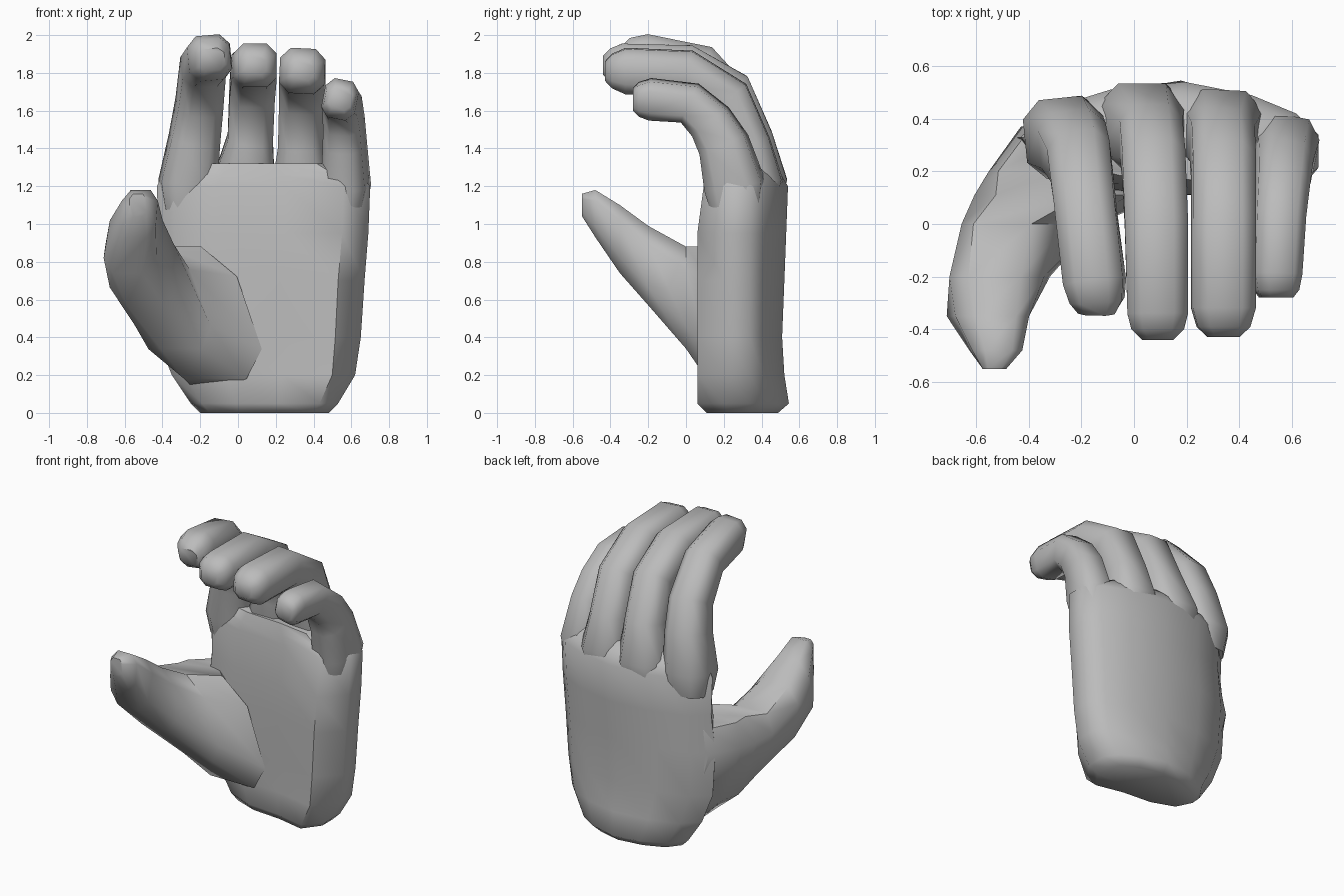
import bpy, bmesh
from mathutils import Matrix, Vector

cube = bpy.data.objects.get("Cube")
if cube:
    bpy.data.objects.remove(cube)

grey = bpy.data.materials.new("grey")
grey.use_nodes = True
color = (0.5, 0.5, 0.5, 1)
grey.diffuse_color = color
grey.node_tree.nodes["Principled BSDF"].inputs["Base Color"].default_value = color


def loft(name, rings):
    """Skin a list of equal-length point rings and cap both ends."""
    bm = bmesh.new()
    loops = [[bm.verts.new(p) for p in ring] for ring in rings]
    n = len(loops[0])
    for a, b in zip(loops, loops[1:]):
        for i in range(n):
            j = (i + 1) % n
            bm.faces.new((a[i], a[j], b[j], b[i]))
    bm.faces.new(loops[0])
    bm.faces.new(loops[-1])
    bmesh.ops.recalc_face_normals(bm, faces=bm.faces)
    mesh = bpy.data.meshes.new(name)
    bm.to_mesh(mesh)
    bm.free()
    mesh.materials.append(grey)
    obj = bpy.data.objects.new(name, mesh)
    bpy.context.collection.objects.link(obj)
    bpy.ops.object.select_all(action="DESELECT")
    obj.select_set(True)
    bpy.context.view_layer.objects.active = obj
    bpy.ops.object.shade_smooth_by_angle(angle=0.95)


OCTAGON = [(1, .55), (.55, 1), (-.55, 1), (-1, .55), (-1, -.55), (-.55, -1), (.55, -1), (1, -.55)]


def finger(name, path, roll=0):
    """Octagonal tube; each path entry is x, y, z, half width, half thickness."""
    centres = [Vector(p[:3]) for p in path]
    rings = []
    for i, (c, p) in enumerate(zip(centres, path)):
        before = centres[max(i - 1, 0)]
        after = centres[min(i + 1, len(path) - 1)]
        tangent = ((c - before).normalized() + (after - c).normalized()).normalized()
        side = Vector((1, 0, 0))
        side = (side - tangent * side.dot(tangent)).normalized()
        side = Matrix.Rotation(roll, 3, tangent) @ side
        up = side.cross(tangent)
        rings.append([c + side * u * p[3] + up * v * p[4] for u, v in OCTAGON])
    loft(name, rings)


# Palm: one arched cross-section; levels are z, left, right, front depth, back depth
section = [(-1, .33), (-.8, .44), (-.4, .51), (.1, .54), (.55, .49), (.85, .42),
           (1, .34), (1, .2), (.75, .06), (.2, .11), (-.4, .13), (-.85, .2)]
levels = [(0, -.2, .48, .8, .78), (.05, -.25, .53, 1, 1.02), (.2, -.35, .62, 1, .92),
          (.4, -.43, .65, 1, .87), (.7, -.45, .67, 1, .92), (.95, -.42, .69, 1, .96),
          (1.2, -.43, .7, .86, 1), (1.26, -.4, .64, .78, .85), (1.32, -.3, .52, .68, .6)]
palm = []
for z, left, right, front, back in levels:
    mid, half = (left + right) / 2, (right - left) / 2
    palm.append([(mid + u * half, .3 + (y - .3) * (front if y < .3 else back), z)
                 for u, y in section])
loft("palm", palm)

# Fingers: knuckle flush with the palm, bent tube, chamfered tip
finger("index_finger", [
    (-.26, .33, 1.08, .13, .12), (-.265, .33, 1.22, .15, .15), (-.23, .3, 1.45, .13, .135),
    (-.205, .24, 1.63, .12, .13), (-.185, .07, 1.83, .115, .12), (-.15, -.22, 1.88, .115, .12),
    (-.14, -.29, 1.88, .1, .1), (-.14, -.335, 1.87, .07, .06)], .1)
finger("middle_finger", [
    (.03, .37, 1.08, .13, .12), (.03, .365, 1.22, .165, .17), (.065, .325, 1.45, .12, .135),
    (.075, .23, 1.7, .12, .125), (.085, 0, 1.83, .12, .12), (.09, -.34, 1.84, .115, .115),
    (.09, -.4, 1.84, .1, .09), (.09, -.44, 1.84, .06, .05)])
finger("ring_finger", [
    (.33, .35, 1.08, .12, .12), (.335, .35, 1.22, .15, .16), (.335, .31, 1.42, .12, .135),
    (.34, .22, 1.66, .12, .125), (.34, 0, 1.8, .12, .12), (.34, -.32, 1.81, .12, .12),
    (.34, -.39, 1.81, .1, .09), (.34, -.43, 1.81, .06, .05)], -.05)
finger("little_finger", [
    (.56, .27, 1.04, .1, .12), (.57, .26, 1.2, .12, .155), (.565, .2, 1.42, .105, .13),
    (.56, .13, 1.54, .1, .115), (.55, .02, 1.64, .095, .105), (.54, -.19, 1.66, .09, .105),
    (.54, -.25, 1.66, .08, .085), (.54, -.28, 1.66, .06, .055)], -.2)

# Thumb: slanted upright slices (y, x, z, half width, half height, lean) fanning out of the palm
slices = [(.37, -.2, .5, .18, .35, .09), (.2, -.27, .51, .21, .36, .13),
          (.11, -.24, .53, .3, .35, .12), (0, -.4, .61, .2, .27, .1),
          (-.2, -.51, .78, .18, .21, .02), (-.35, -.555, .92, .14, .18, -.03),
          (-.48, -.525, 1.055, .095, .125, -.01), (-.55, -.53, 1.1, .045, .06, 0)]
loft("thumb", [[(x + u * w - v * lean, y, z + v * h) for u, v in OCTAGON]
               for y, x, z, w, h, lean in slices])
